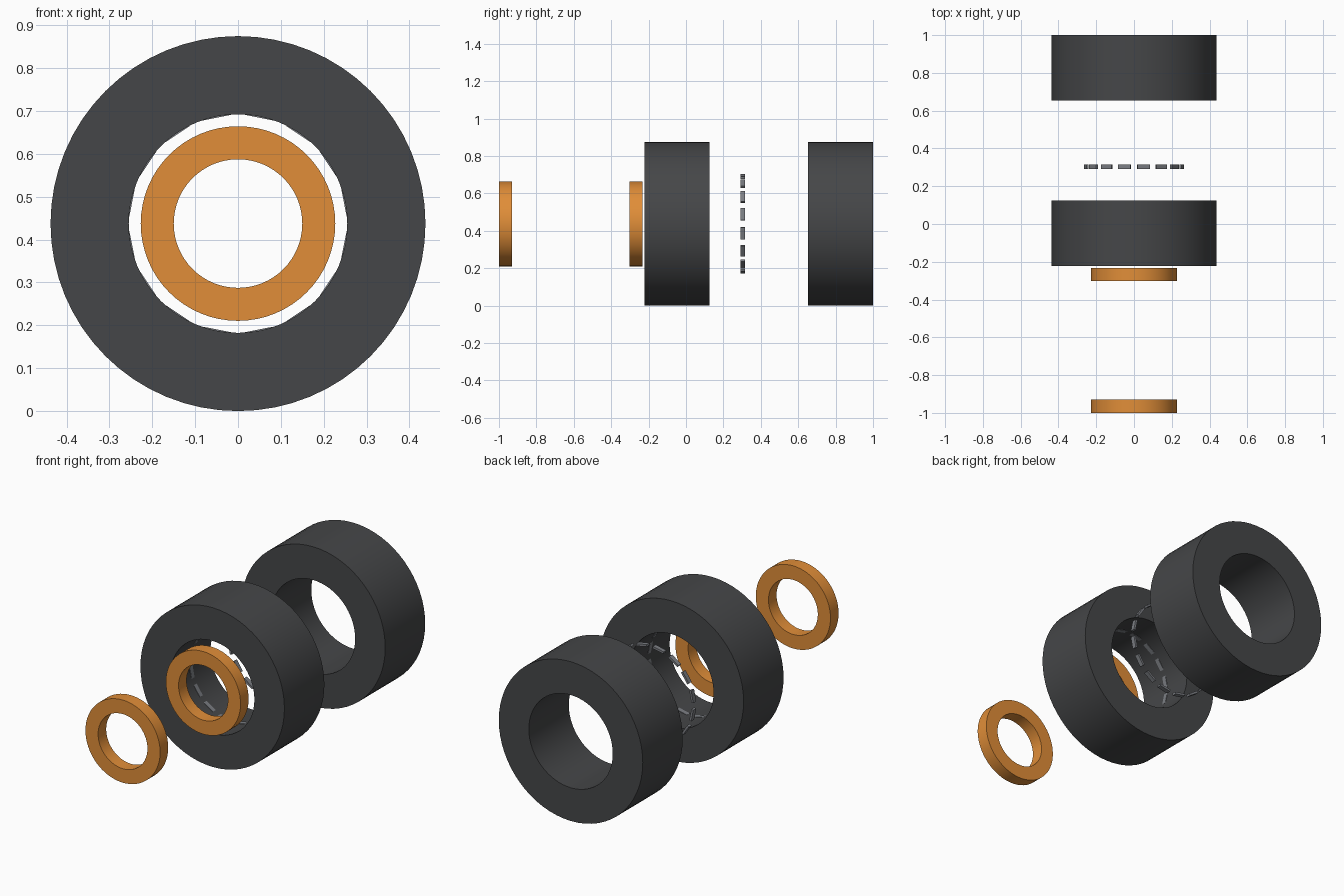
import bpy, bmesh
from math import sin, cos, pi
from mathutils import Matrix

if "Cube" in bpy.data.objects:
    bpy.data.objects.remove(bpy.data.objects["Cube"])

CZ = 0.4375  # height of the common axle


def material(name, rgb):
    m = bpy.data.materials.new(name)
    m.diffuse_color = (*rgb, 1)
    m.use_nodes = True
    m.node_tree.nodes["Principled BSDF"].inputs["Base Color"].default_value = m.diffuse_color
    return m


RUBBER = material("dark_rubber", (0.06, 0.062, 0.065))
ORANGE = material("orange", (0.75, 0.27, 0.04))
STEEL = material("grey_metal", (0.2, 0.21, 0.23))


def finish(name, bm, mat, smooth=False):
    bmesh.ops.recalc_face_normals(bm, faces=bm.faces)
    me = bpy.data.meshes.new(name)
    bm.to_mesh(me)
    bm.free()
    me.materials.append(mat)
    ob = bpy.data.objects.new(name, me)
    ob.location.z = CZ
    bpy.context.collection.objects.link(ob)
    if smooth:
        bpy.ops.object.select_all(action='DESELECT')
        ob.select_set(True)
        bpy.context.view_layer.objects.active = ob
        bpy.ops.object.shade_smooth_by_angle(angle=0.6)
    return ob


def ring(name, y0, y1, r_in, r_out, mat, n=64):
    # rectangular section swept around the y axis
    bm = bmesh.new()
    section = [(r_in, y0), (r_out, y0), (r_out, y1), (r_in, y1)]
    loops = []
    for i in range(n):
        a = 2 * pi * i / n
        loops.append([bm.verts.new((r * cos(a), y, r * sin(a))) for r, y in section])
    for i in range(n):
        p, q = loops[i], loops[(i + 1) % n]
        for k in range(4):
            m = (k + 1) % 4
            bm.faces.new((p[k], p[m], q[m], q[k]))
    return finish(name, bm, mat, True)


def bar_ring(name, y, n=16, radius=0.258, size=(0.012, 0.025, 0.066)):
    # small tangential bars around the axle
    bm = bmesh.new()
    for i in range(n):
        a = 2 * pi * (i + 0.5) / n
        bmesh.ops.create_cube(
            bm, size=1,
            matrix=Matrix.Rotation(a, 4, 'Y') @ Matrix.Translation((radius, y, 0))
            @ Matrix.Diagonal((*size, 1)))
    return finish(name, bm, STEEL)


# tyres
ring("front_tyre", -0.222, 0.125, 0.255, 0.4375, RUBBER)
ring("rear_tyre", 0.653, 1.0, 0.255, 0.4375, RUBBER)

# orange rim rings
ring("front_rim_ring", -1.0, -0.93, 0.15, 0.227, ORANGE)
ring("middle_rim_ring", -0.302, -0.232, 0.15, 0.227, ORANGE)

# rings of small bars, one inside the front tyre and one between the tyres
bar_ring("inner_bars", -0.045)
bar_ring("outer_bars", 0.303)
